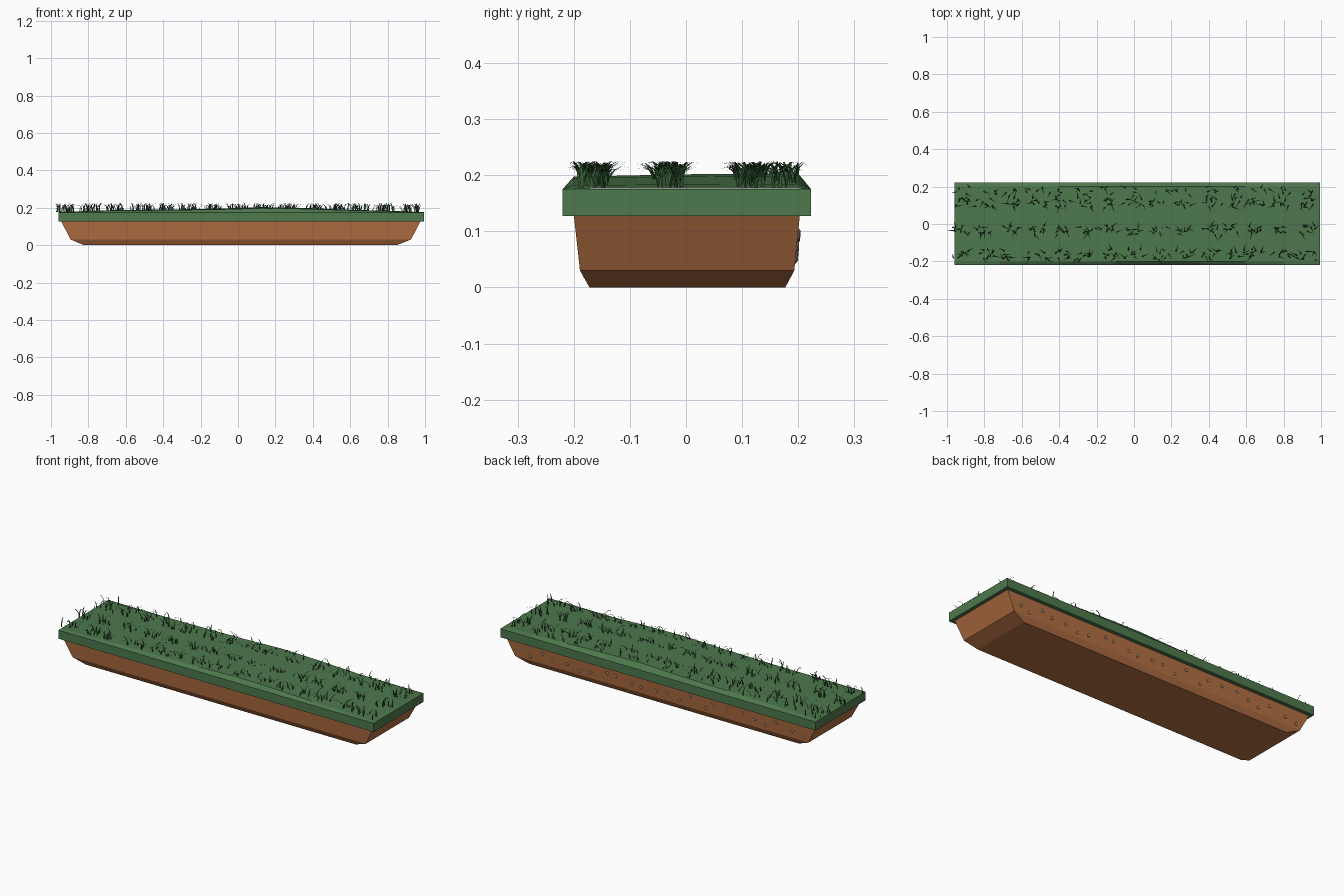
import bpy, bmesh, math, random
from mathutils import Vector

if "Cube" in bpy.data.objects:
    bpy.data.objects.remove(bpy.data.objects["Cube"])

random.seed(4)
CX = 0.0175  # the planter bed sits slightly right of the overhanging grass


def material(name, rgb):
    m = bpy.data.materials.new(name)
    m.diffuse_color = (*rgb, 1)
    m.use_nodes = True
    m.node_tree.nodes["Principled BSDF"].inputs["Base Color"].default_value = m.diffuse_color
    return m


def finish(name, bm, mat):
    me = bpy.data.meshes.new(name)
    bm.to_mesh(me)
    bm.free()
    ob = bpy.data.objects.new(name, me)
    bpy.context.collection.objects.link(ob)
    me.materials.append(mat)
    return ob


def loft(name, rings, mat):
    """Stack of rectangles (x0, x1, y0, y1, z), capped at both ends."""
    bm = bmesh.new()
    loops = [[bm.verts.new(p) for p in ((a, c, z), (b, c, z), (b, d, z), (a, d, z))]
             for a, b, c, d, z in rings]
    bm.faces.new(loops[0][::-1])
    bm.faces.new(loops[-1])
    for lo, hi in zip(loops, loops[1:]):
        for i in range(4):
            j = (i + 1) % 4
            bm.faces.new((lo[i], lo[j], hi[j], hi[i]))
    return finish(name, bm, mat)


soil = material("soil", (0.45, 0.16, 0.055))
turf = material("turf", (0.075, 0.19, 0.075))
blade_green = material("blade_green", (0.035, 0.11, 0.035))
stone = material("stone", (0.36, 0.24, 0.17))

# Earth body with chamfered bottom
loft("soil_body", [(-0.825, 0.85, -0.172, 0.177, 0),
                   (-0.895, 0.925, -0.189, 0.193, 0.03),
                   (-0.947, 0.977, -0.2, 0.203, 0.13)], soil)

# Overhanging turf slab
loft("turf_slab", [(-0.96, 0.995, -0.22, 0.223, 0.127),
                   (-0.96, 0.995, -0.22, 0.223, 0.175)], turf)

# Gently uneven turf surface, rising towards the middle
bm = bmesh.new()
xs = [-0.96, -0.72, -0.4, -0.1, 0.13, 0.35, 0.6, 0.8, 0.995]
crest = [0.176, 0.186, 0.19, 0.195, 0.203, 0.199, 0.189, 0.184, 0.176]
ys = [(-0.22, 0), (-0.2, 0.8), (0.0, 0.95), (0.2, 1), (0.223, 0)]
grid = [[bm.verts.new((x, y, 0.175 + (c - 0.175) * k)) for y, k in ys]
        for x, c in zip(xs, crest)]
for a, b in zip(grid, grid[1:]):
    for j in range(len(ys) - 1):
        bm.faces.new((a[j], b[j], b[j + 1], a[j + 1]))
finish("turf_top", bm, turf)


# Grass: tufts of curved, tapered blades
def blade(bm, base, angle, reach, height, width):
    out = Vector((math.cos(angle), math.sin(angle), 0))
    side = Vector((-out.y, out.x, 0))
    prev = None
    for i in range(5):
        t = i / 4
        p = base + out * reach * t ** 1.7
        p.z += height * math.sin(t * 1.95)
        p.x = max(-1.0, min(0.995, p.x))
        if i == 4:
            bm.faces.new((prev[0], prev[1], bm.verts.new(p)))
        else:
            w = side * width * (1 - 0.75 * t) / 2
            pair = [bm.verts.new(p - w), bm.verts.new(p + w)]
            if prev:
                bm.faces.new((prev[0], prev[1], pair[1], pair[0]))
            prev = pair


bm = bmesh.new()
for y in (-0.165, -0.03, 0.115, 0.178):
    small = y > 0.15
    for i in range(15):
        x = -0.925 + i * 0.132 + random.uniform(-0.015, 0.015)
        for k in range(4 if small else 9):
            a = random.uniform(0, 2 * math.pi)
            base = Vector((x + random.uniform(-0.05, 0.05),
                           y + random.uniform(-0.025, 0.025), 0.178))
            reach = random.uniform(0.025, 0.05)
            # keep tips inside the slab outline front and back
            if abs(base.y + reach * math.sin(a)) > 0.218:
                a = -a
            blade(bm, base, a, reach, random.uniform(0.032, 0.047), 0.007)
finish("grass_blades", bm, blade_green)

# Pebbles embedded in the back wall
bm = bmesh.new()
n = 24
for i in range(n):
    x = -0.86 + i * 1.76 / (n - 1) + random.uniform(-0.02, 0.02)
    z = random.choice((0.058, 0.072, 0.092)) + random.uniform(-0.006, 0.006)
    y = 0.193 + (z - 0.03) * 0.1
    new = bmesh.ops.create_icosphere(bm, subdivisions=1, radius=0.01)["verts"]
    for v in new:
        v.co.y *= 0.5
        v.co += Vector((x, y, z))
finish("back_pebbles", bm, stone)
